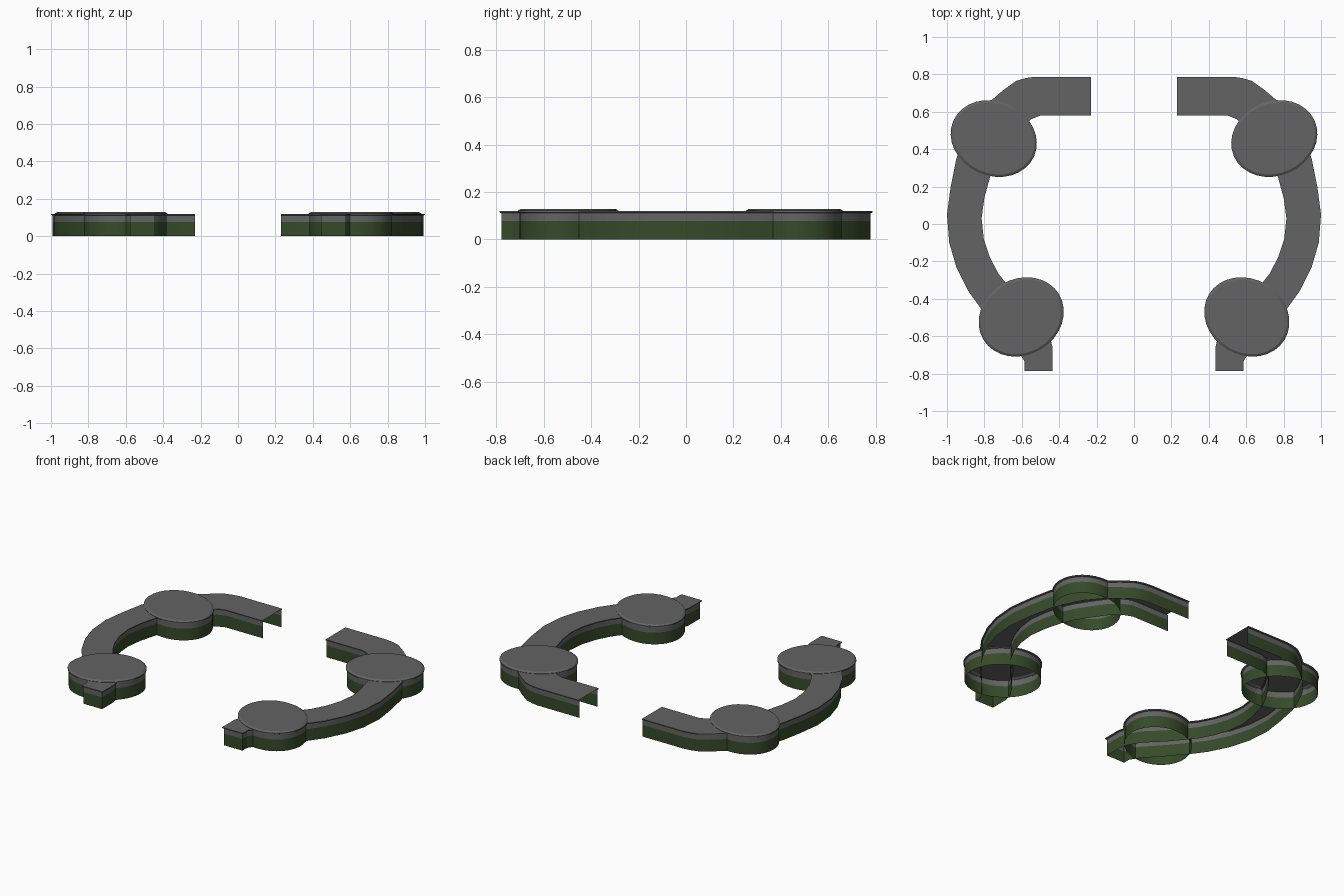
import bpy, bmesh, math
from mathutils import Vector

if "Cube" in bpy.data.objects:
    bpy.data.objects.remove(bpy.data.objects["Cube"])


def material(name, col):
    m = bpy.data.materials.new(name)
    m.diffuse_color = (*col, 1)
    m.use_nodes = True
    m.node_tree.nodes["Principled BSDF"].inputs["Base Color"].default_value = m.diffuse_color
    return m


GREY = material("stone_grey", (0.125, 0.125, 0.125))
GREEN = material("moss_green", (0.036, 0.068, 0.022))


def inset(pts, d, open_end):
    """Move a counter-clockwise outline inwards by d."""
    out, n = [], len(pts)
    for i, p in enumerate(pts):
        a = (p - pts[i - 1]).normalized()
        b = (pts[(i + 1) % n] - p).normalized()
        na, nb = Vector((-a.y, a.x)), Vector((-b.y, b.x))
        q = p + (na + nb) * d / max(0.3, 1 + na.dot(nb))
        if open_end and i in (0, n - 1):
            q.x = p.x
        out.append(q)
    return out


def shell(name, outline, levels, open_end=False):
    """Hollow shell, open below: levels are (inset, z) from bottom to top."""
    pts = [Vector(p) for p in outline]
    n = len(pts)
    bm = bmesh.new()
    rings = [[bm.verts.new((p.x, p.y, z)) for p in inset(pts, d, open_end)]
             for d, z in levels]
    for k, (lo, hi) in enumerate(zip(rings, rings[1:])):
        for i in range(n - 1 if open_end else n):
            j = (i + 1) % n
            f = bm.faces.new((lo[i], lo[j], hi[j], hi[i]))
            f.material_index = 1 if k == 0 else 0
    bm.faces.new(rings[-1])
    me = bpy.data.meshes.new(name)
    bm.to_mesh(me)
    bm.free()
    me.materials.append(GREY)
    me.materials.append(GREEN)
    ob = bpy.data.objects.new(name, me)
    bpy.context.collection.objects.link(ob)
    bpy.context.view_layer.objects.active = ob
    ob.select_set(True)
    bpy.ops.object.shade_smooth_by_angle(angle=math.radians(30))
    ob.select_set(False)
    m = ob.modifiers.new("mirror", "MIRROR")
    m.use_clip = False
    m.use_mirror_merge = False
    return ob


# curved wall: inner edge and outer edge, from the back end to the front stub
inner = [(.23, .58), (.50, .58), (.55, .56), (.62, .50), (.69, .40), (.74, .32),
         (.77, .25), (.80, .14), (.815, .03), (.803, -.08), (.77, -.18),
         (.725, -.265), (.69, -.31), (.60, -.42), (.50, -.52), (.45, -.60),
         (.435, -.66), (.435, -.787)]
outer = [(.23, .787), (.53, .787), (.58, .78), (.63, .765), (.70, .715), (.77, .655),
         (.86, .55), (.92, .43), (.95, .35), (.98, .20), (1.0, .05), (.988, -.10),
         (.95, -.23), (.885, -.36), (.82, -.45), (.72, -.57), (.62, -.68),
         (.585, -.735), (.585, -.787)]
shell("curved_wall", inner + outer[::-1],
      [(.008, 0), (.008, .077), (.008, .111), (0, .113), (0, .119)], True)


def ellipse(cx, cy, a, b, deg, n=32):
    t = math.radians(deg)
    pts = []
    for i in range(n):
        u = 2 * math.pi * i / n
        x, y = a * math.cos(u), b * math.sin(u)
        pts.append((cx + x * math.cos(t) - y * math.sin(t),
                    cy + x * math.sin(t) + y * math.cos(t)))
    return pts


# round bastions along the wall
bastion = [(.006, 0), (.006, .077), (.006, .111), (0, .114), (0, .121), (.013, .129)]
shell("back_bastion", ellipse(.75, .457, .236, .199, 24), bastion)
shell("front_bastion", ellipse(.603, -.497, .236, .203, -31), bastion)
